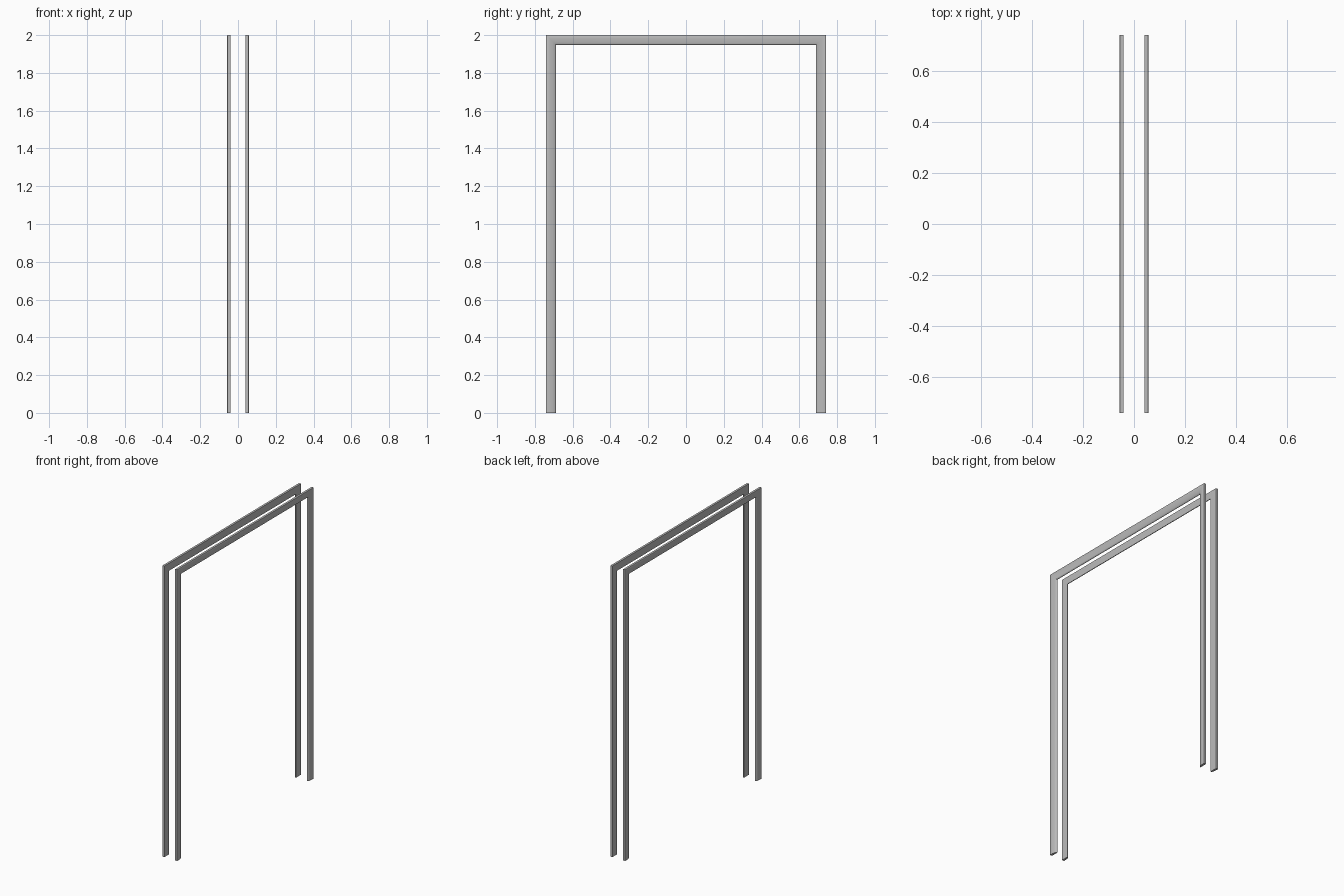
import bpy, bmesh

cube = bpy.data.objects.get("Cube")
if cube:
    bpy.data.objects.remove(cube, do_unlink=True)

# One plain grey paint
GREY = (0.5, 0.5, 0.5, 1.0)
paint = bpy.data.materials.new("grey_paint")
paint.use_nodes = True
paint.diffuse_color = GREY
bsdf = next(n for n in paint.node_tree.nodes if n.type == 'BSDF_PRINCIPLED')
bsdf.inputs["Base Color"].default_value = GREY

HALF_WIDTH, HEIGHT, WALL = 0.74, 2.0, 0.041

# Moulding section: (distance in from the outer edge, thickness off the wall)
PROFILE = [(0, 0), (0, 0.0145), (0.003, 0.016), (0.02, 0.0155),
           (0.034, 0.0135), (0.045, 0.0105), (0.050, 0.007), (0.052, 0.004),
           (0.052, 0)]


def door_casing(name, side):
    """Sweep the section up one leg, across the head and down the other, mitred."""
    bm = bmesh.new()
    rings = []
    for y_sign, at_top in ((-1, 0), (-1, 1), (1, 1), (1, 0)):
        rings.append([bm.verts.new((side * (WALL + t),
                                    y_sign * (HALF_WIDTH - w),
                                    (HEIGHT - w) * at_top))
                      for w, t in PROFILE])
    n = len(PROFILE)
    for a, b in zip(rings, rings[1:]):
        for i in range(n):
            j = (i + 1) % n
            bm.faces.new((a[i], a[j], b[j], b[i]))
    # Feet
    bm.faces.new(rings[0])
    bm.faces.new(rings[-1])
    bmesh.ops.recalc_face_normals(bm, faces=bm.faces)
    mesh = bpy.data.meshes.new(name)
    bm.to_mesh(mesh)
    bm.free()
    mesh.materials.append(paint)
    obj = bpy.data.objects.new(name, mesh)
    bpy.context.collection.objects.link(obj)
    # Smooth moulding, crisp mitres and edges
    bpy.ops.object.select_all(action='DESELECT')
    obj.select_set(True)
    bpy.context.view_layer.objects.active = obj
    bpy.ops.object.shade_smooth_by_angle(angle=0.61)


door_casing("left_door_casing", 1)
door_casing("right_door_casing", -1)
